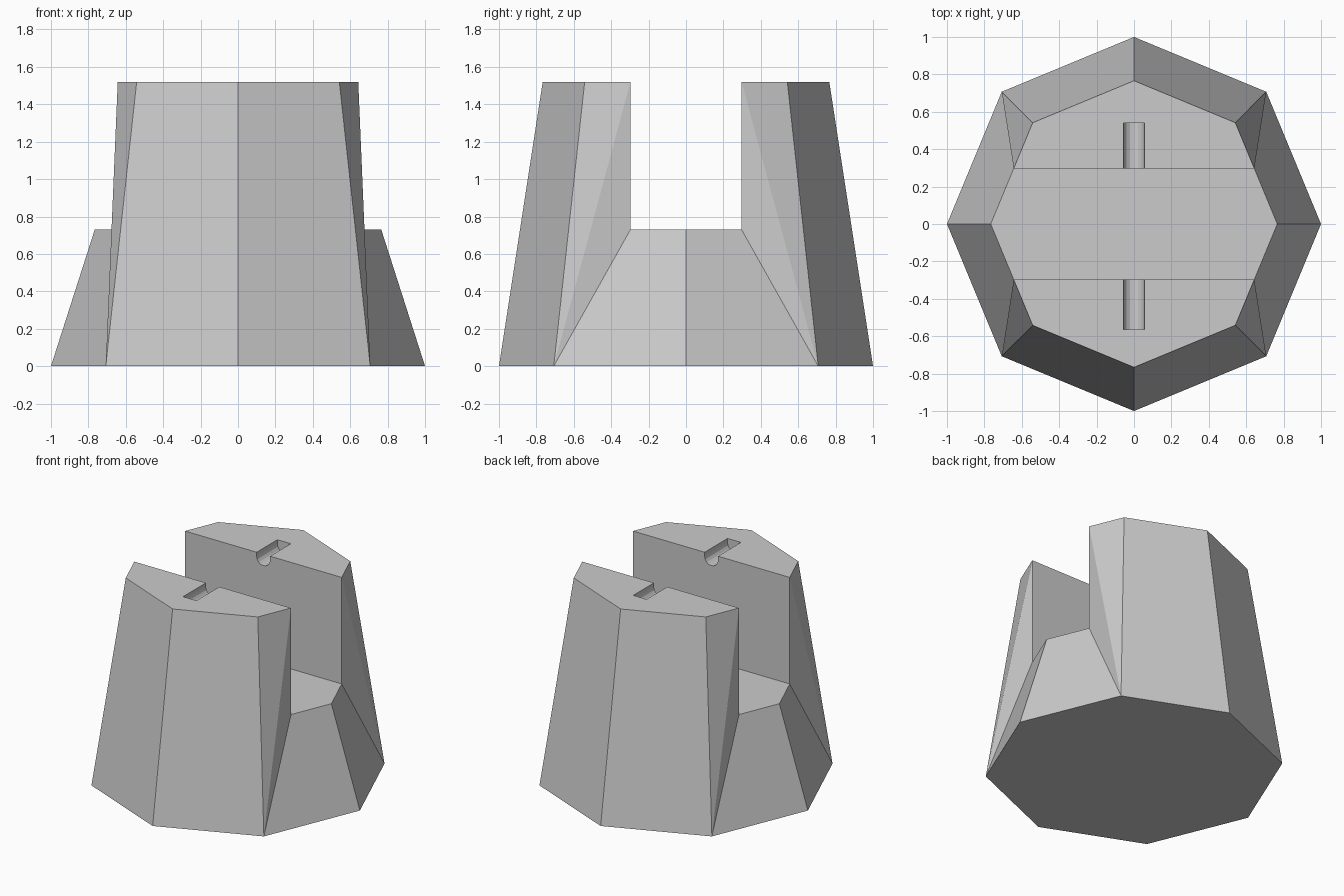
import bpy, bmesh
from math import sin, cos, pi

if "Cube" in bpy.data.objects:
    bpy.data.objects.remove(bpy.data.objects["Cube"])

H, FLOOR, SLOT = 1.52, 0.73, 0.297      # full height, slot floor, slot half width
R0, R1 = 1.0, 0.766                     # base and top octagon radii
D = 0.7071
XS = R1 + (R1 * D - R1) * SLOT / (R1 * D)   # x where the slot crosses the octagon


def make_object(name, bm):
    bmesh.ops.remove_doubles(bm, verts=bm.verts, dist=1e-4)
    bmesh.ops.recalc_face_normals(bm, faces=bm.faces)
    mesh = bpy.data.meshes.new(name)
    bm.to_mesh(mesh)
    bm.free()
    ob = bpy.data.objects.new(name, mesh)
    bpy.context.collection.objects.link(ob)
    return ob


def face(bm, pts):
    bm.faces.new([bm.verts.new(p) for p in pts])


# Tapered octagonal block with a slot across x
bm = bmesh.new()
face(bm, [(R0 * cos(i * pi / 4), R0 * sin(i * pi / 4), 0) for i in range(8)])
face(bm, [(R1, 0, FLOOR), (XS, SLOT, FLOOR), (-XS, SLOT, FLOOR),
          (-R1, 0, FLOOR), (-XS, -SLOT, FLOOR), (XS, -SLOT, FLOOR)])
for sy in (1, -1):
    y = sy * SLOT
    # upright's top and slot wall
    face(bm, [(XS, y, H), (R1 * D, sy * R1 * D, H), (0, sy * R1, H),
              (-R1 * D, sy * R1 * D, H), (-XS, y, H)])
    face(bm, [(XS, y, H), (-XS, y, H), (-XS, y, FLOOR), (XS, y, FLOOR)])
    for sx in (1, -1):
        corner = (sx * R0 * D, sy * R0 * D, 0)
        top_corner = (sx * R1 * D, sy * R1 * D, H)
        hi, lo = (sx * XS, y, H), (sx * XS, y, FLOOR)
        face(bm, [corner, top_corner, (0, sy * R1, H), (0, sy * R0, 0)])
        face(bm, [corner, top_corner, hi])
        face(bm, [corner, hi, lo])
        face(bm, [corner, lo, (sx * R1, 0, FLOOR), (sx * R0, 0, 0)])
block = make_object("slotted_block", bm)

# Round-bottomed axle grooves cut into both uprights
GR, GZ = 0.055, 1.49
arc = [(GR * cos(pi + i * pi / 8), GZ + GR * sin(pi + i * pi / 8)) for i in range(9)]
profile = arc + [(GR, H + 0.1), (-GR, H + 0.1)]
for name, y0, y1 in (("back_groove_cutter", 0.2, 0.54), ("front_groove_cutter", -0.565, -0.2)):
    bm = bmesh.new()
    f = bm.faces.new([bm.verts.new((x, y0, z)) for x, z in profile])
    ext = bmesh.ops.extrude_face_region(bm, geom=[f], use_keep_orig=True)
    bmesh.ops.translate(bm, vec=(0, y1 - y0, 0),
                        verts=[v for v in ext["geom"] if isinstance(v, bmesh.types.BMVert)])
    cutter = make_object(name, bm)
    cutter.hide_render = True
    cutter.hide_set(True)
    mod = block.modifiers.new(name, 'BOOLEAN')
    mod.operation, mod.solver, mod.object = 'DIFFERENCE', 'EXACT', cutter
